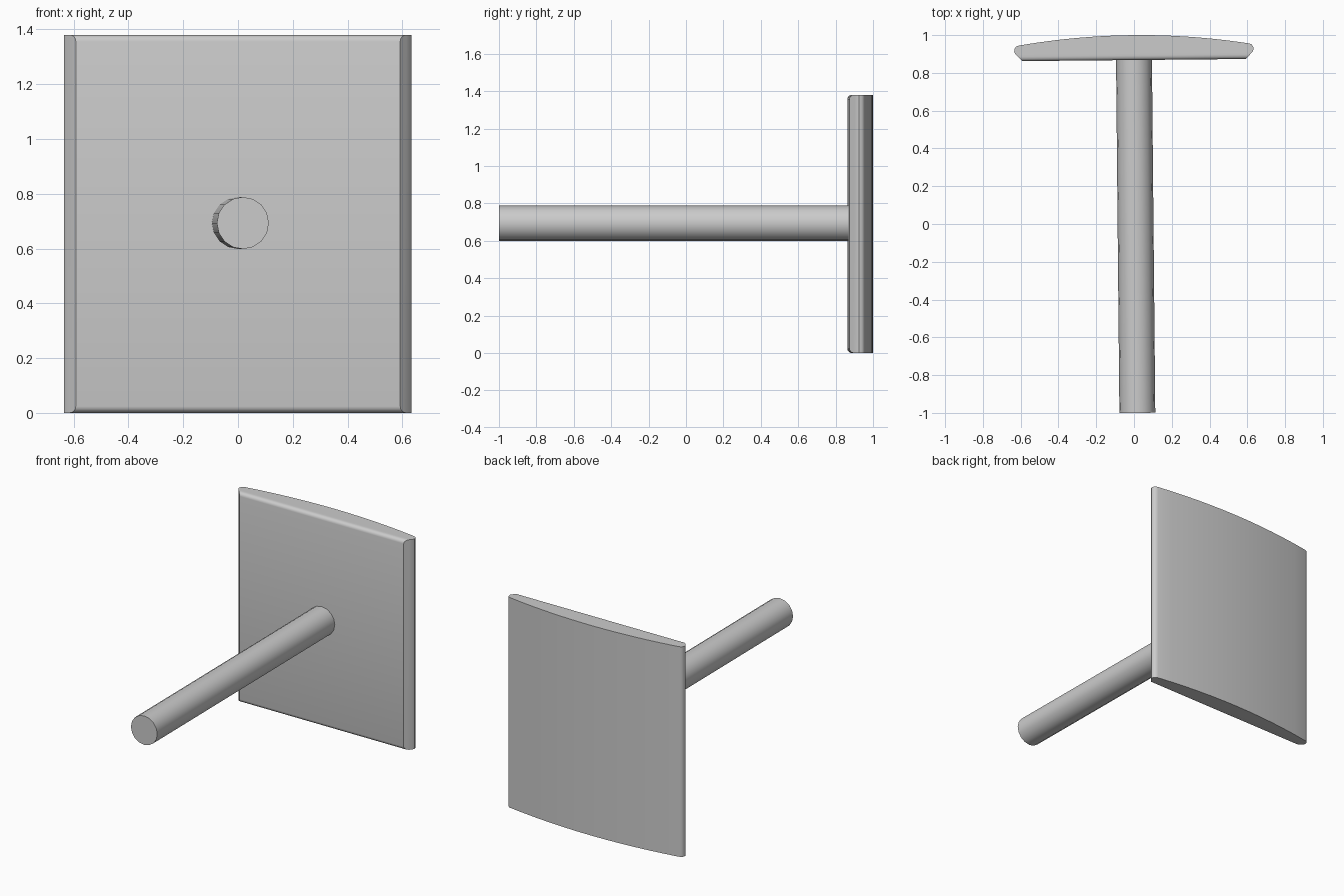
import bpy, bmesh, math
from mathutils import Matrix, Vector

if "Cube" in bpy.data.objects:
    bpy.data.objects.remove(bpy.data.objects["Cube"], do_unlink=True)

HEIGHT, FRONT, BACK = 1.38, 0.868, 1.0
PIVOT = Vector((0, FRONT, 0))
TWIST = Matrix.Translation(PIVOT) @ Matrix.Rotation(0.0095, 4, "Z") @ Matrix.Translation(-PIVOT)

grey = bpy.data.materials.new("plain_grey")
grey.use_nodes = True
colour = (0.6, 0.6, 0.6, 1)
grey.diffuse_color = colour
grey.node_tree.nodes["Principled BSDF"].inputs["Base Color"].default_value = colour


def finish(bm, name, angle):
    """Turn a bmesh into a shaded object, slightly twisted about the vertical."""
    bmesh.ops.recalc_face_normals(bm, faces=bm.faces)
    bm.transform(TWIST)
    mesh = bpy.data.meshes.new(name)
    bm.to_mesh(mesh)
    bm.free()
    mesh.materials.append(grey)
    obj = bpy.data.objects.new(name, mesh)
    bpy.context.collection.objects.link(obj)
    bpy.ops.object.select_all(action="DESELECT")
    obj.select_set(True)
    bpy.context.view_layer.objects.active = obj
    bpy.ops.object.shade_smooth_by_angle(angle=math.radians(angle))


# Plate: flat front, slanted rounded sides and a bowed back, extruded upward
side = [(0.592, FRONT), (0.628, 0.906), (0.634, 0.919), (0.631, 0.935), (0.622, 0.946)]
half, edge_y, steps = 0.606, 0.951, 12
bow = []
for i in range(steps + 1):
    t = 1 - 2 * i / steps
    bow.append((half * t, BACK - (BACK - edge_y) * t * t))
profile = side + bow + [(-x, y) for x, y in reversed(side)]

bm = bmesh.new()
base = bm.faces.new([bm.verts.new((x, y, 0)) for x, y in profile])
top = bmesh.ops.extrude_face_region(bm, geom=[base])["geom"]
bmesh.ops.translate(bm, vec=(0, 0, HEIGHT), verts=[v for v in top if isinstance(v, bmesh.types.BMVert)])
bmesh.ops.recalc_face_normals(bm, faces=bm.faces)

# Round the upper and lower front edges
front_edges = [e for e in bm.edges
               if all(abs(v.co.y - FRONT) < 1e-4 for v in e.verts)
               and abs(e.verts[0].co.z - e.verts[1].co.z) < 1e-4]
bmesh.ops.bevel(bm, geom=front_edges, offset=0.024, segments=4, profile=0.5, affect="EDGES")
finish(bm, "plate", 35)

# Rod: a long cylinder reaching forward from the middle of the plate
bm = bmesh.new()
start, end = -1.0, FRONT + 0.02
place = Matrix.Translation((0, (start + end) / 2, HEIGHT / 2 + 0.003)) @ Matrix.Rotation(math.pi / 2, 4, "X")
bmesh.ops.create_cone(bm, cap_ends=True, segments=16, radius1=0.095, radius2=0.095,
                      depth=end - start, matrix=place)
finish(bm, "rod", 35)
